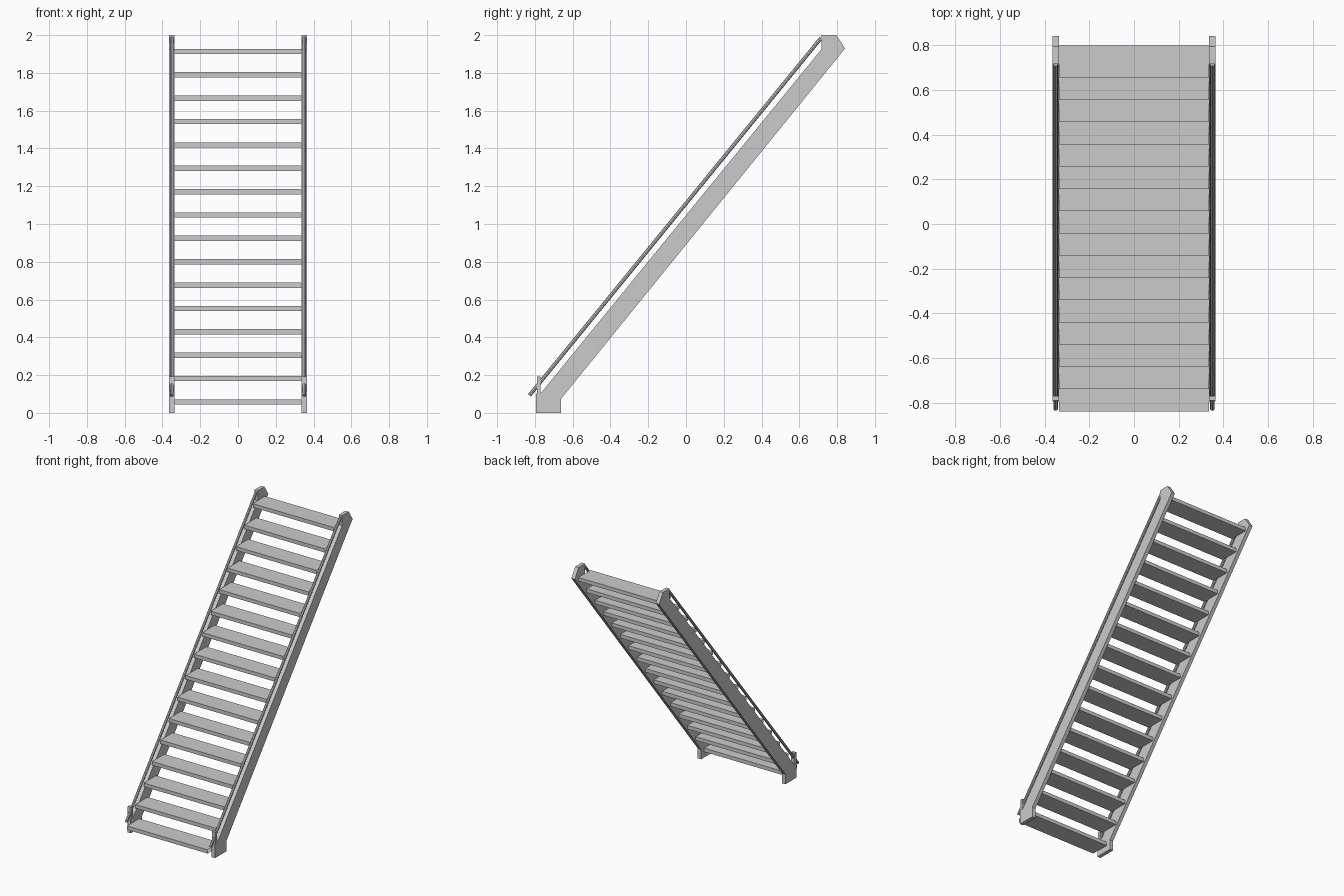
import bpy, bmesh, math
from mathutils import Vector

cube = bpy.data.objects.get("Cube")
if cube:
    bpy.data.objects.remove(cube, do_unlink=True)

grey = bpy.data.materials.new("light_grey")
grey.use_nodes = True
grey.diffuse_color = (0.6, 0.6, 0.6, 1)
grey.node_tree.nodes["Principled BSDF"].inputs["Base Color"].default_value = (0.6, 0.6, 0.6, 1)


def finish(name, bm):
    mesh = bpy.data.meshes.new(name)
    bm.to_mesh(mesh)
    bm.free()
    mesh.materials.append(grey)
    obj = bpy.data.objects.new(name, mesh)
    bpy.context.collection.objects.link(obj)
    return obj


def extrude_profile(name, profile, x0, x1):
    """Extrude a (y, z) outline from x0 to x1."""
    bm = bmesh.new()
    face = bm.faces.new([bm.verts.new((x0, y, z)) for y, z in profile])
    result = bmesh.ops.extrude_face_region(bm, geom=[face])
    verts = [v for v in result["geom"] if isinstance(v, bmesh.types.BMVert)]
    bmesh.ops.translate(bm, verts=verts, vec=(x1 - x0, 0, 0))
    bmesh.ops.recalc_face_normals(bm, faces=bm.faces)
    return finish(name, bm)


def rod(name, start, end, radius, sides):
    """Straight rod between two points."""
    start, end = Vector(start), Vector(end)
    axis = end - start
    bm = bmesh.new()
    bmesh.ops.create_cone(bm, cap_ends=True, segments=sides, radius1=radius,
                          radius2=radius, depth=axis.length)
    obj = finish(name, bm)
    obj.rotation_euler = axis.to_track_quat("Z", "Y").to_euler()
    obj.location = (start + end) / 2
    return obj


# Sloping side beam with a flat foot and a clipped top
STRINGER = [(-0.795, 0), (-0.661, 0), (-0.661, 0.075), (0.842, 1.929),
            (0.796, 2), (0.717, 2), (0.717, 1.925), (-0.77, 0.103), (-0.795, 0.103)]
# Thin upright plate at the foot that holds the handrail
POST = [(-0.79, 0.1), (-0.77, 0.1), (-0.77, 0.193), (-0.79, 0.193)]

for side, s in (("left", 1), ("right", -1)):
    extrude_profile(side + "_stringer", STRINGER, s * 0.337, s * 0.365)
    extrude_profile(side + "_rail_post", POST, s * 0.337, s * 0.365)
    rod(side + "_handrail", (s * 0.351, -0.829, 0.093), (s * 0.351, 0.715, 1.985), 0.01, 8)

# Evenly spaced treads, open where they meet the stringers
COUNT, DEPTH, THICK = 16, 0.145, 0.028
for i in range(COUNT):
    y = -0.84 + i * 0.0997
    z = 0.058 + i * 0.1237 - THICK / 2
    outline = [(y, z), (y + DEPTH, z), (y + DEPTH, z + THICK), (y, z + THICK)]
    tread = extrude_profile(f"tread_{i + 1:02d}", outline, -0.336, 0.336)
    bm = bmesh.new()
    bm.from_mesh(tread.data)
    ends = [f for f in bm.faces if abs(f.normal.x) > 0.9]
    bmesh.ops.delete(bm, geom=ends, context="FACES_ONLY")
    bm.to_mesh(tread.data)
    bm.free()
